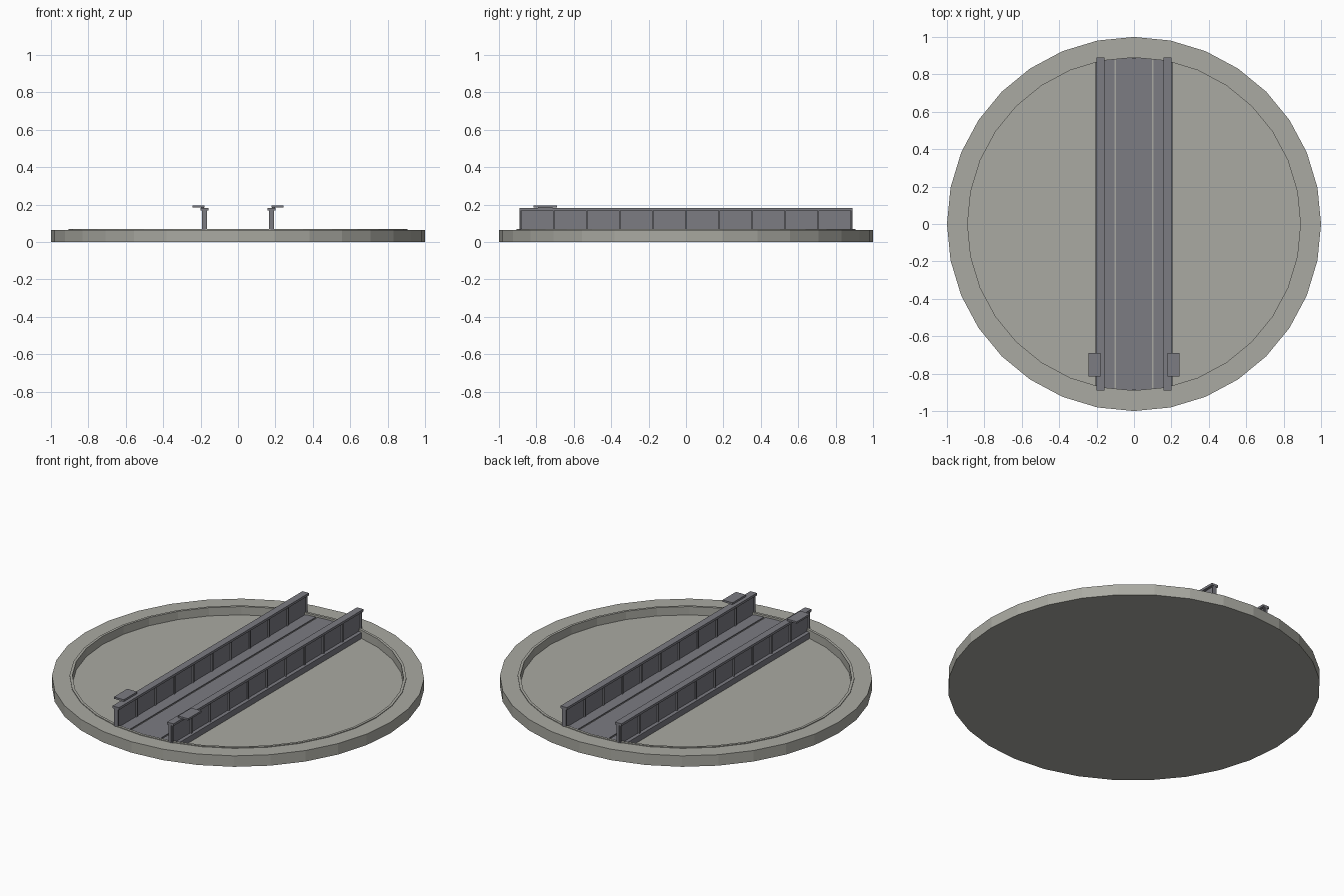
import bpy, bmesh, math
from mathutils import Matrix

if "Cube" in bpy.data.objects:
    bpy.data.objects.remove(bpy.data.objects["Cube"], do_unlink=True)


def material(name, rgb):
    m = bpy.data.materials.new(name)
    m.use_nodes = True
    m.diffuse_color = (*rgb, 1)
    m.node_tree.nodes["Principled BSDF"].inputs["Base Color"].default_value = (*rgb, 1)
    return m


concrete = material("concrete", (0.40, 0.40, 0.36))
steel = material("steel grey", (0.20, 0.20, 0.225))

PIT_R = 0.89
FLOOR = 0.02
DECK = 0.058


def finish(name, bm, mat):
    bmesh.ops.recalc_face_normals(bm, faces=bm.faces)
    mesh = bpy.data.meshes.new(name)
    bm.to_mesh(mesh)
    bm.free()
    mesh.materials.append(mat)
    obj = bpy.data.objects.new(name, mesh)
    bpy.context.collection.objects.link(obj)
    return obj


def add_box(bm, x, y, z):
    """Box given as (min, max) pairs."""
    pairs = (x, y, z)
    size = [b - a for a, b in pairs]
    mid = [(a + b) / 2 for a, b in pairs]
    bmesh.ops.create_cube(bm, size=1, matrix=Matrix.Translation(mid) @ Matrix.Diagonal((*size, 1)))


def lathe(name, profile, mat, sides=32):
    bm = bmesh.new()
    verts = [bm.verts.new((r, 0, z)) for r, z in profile]
    edges = [bm.edges.new(pair) for pair in zip(verts, verts[1:])]
    bmesh.ops.spin(bm, geom=verts + edges, cent=(0, 0, 0), axis=(0, 0, 1),
                   angle=math.tau, steps=sides)
    bmesh.ops.remove_doubles(bm, verts=bm.verts, dist=0.0005)
    return finish(name, bm, mat)


def deck_strip(name, x0, x1, z0, z1, mat, steps=8):
    """Plank along y whose ends follow the round pit wall."""
    xs = [x0 + (x1 - x0) * i / steps for i in range(steps + 1)]
    ends = [(x, math.sqrt(PIT_R ** 2 - x * x) - 0.002) for x in xs]
    outline = ends + [(x, -y) for x, y in reversed(ends)]
    bm = bmesh.new()
    face = bm.faces.new([bm.verts.new((x, y, z0)) for x, y in outline])
    new = bmesh.ops.extrude_face_region(bm, geom=[face])["geom"]
    top = [v for v in new if isinstance(v, bmesh.types.BMVert)]
    bmesh.ops.translate(bm, verts=top, vec=(0, 0, z1 - z0))
    return finish(name, bm, mat)


# Round pit with a slightly raised coping around its edge
lathe("pit", [(0, 0), (1, 0), (1, 0.065), (0.905, 0.065), (0.905, 0.069),
              (PIT_R, 0.069), (PIT_R, FLOOR), (0, FLOOR)], concrete)

# Bridge deck, split by the two wheel grooves
deck_strip("deck_middle", -0.095, 0.095, FLOOR, DECK, steel)

for side, s in (("left", 1), ("right", -1)):
    def span(a, b):
        return tuple(sorted((s * a, s * b)))

    deck_strip(side + "_groove", *span(0.095, 0.105), FLOOR, DECK - 0.006, concrete)
    deck_strip(side + "_deck_edge", *span(0.105, 0.165), FLOOR, DECK, steel)
    deck_strip(side + "_lower_flange", *span(0.165, 0.206), FLOOR, DECK - 0.003, steel)

    # Girder web, top flange and upright stiffeners
    bm = bmesh.new()
    along = (-PIT_R, PIT_R)
    add_box(bm, span(0.174, 0.184), along, (FLOOR, 0.168))
    add_box(bm, span(0.158, 0.2), along, (0.168, 0.182))
    panels = 10
    for i in range(panels + 1):
        y = -0.884 + 1.768 * i / panels
        add_box(bm, span(0.165, 0.193), (y - 0.004, y + 0.004), (DECK - 0.005, 0.168))
    finish(side + "_girder", bm, steel)

    # Small plate overhanging the girder near the front
    bm = bmesh.new()
    add_box(bm, span(0.178, 0.243), (-0.815, -0.69), (0.184, 0.195))
    add_box(bm, span(0.182, 0.198), (-0.79, -0.715), (0.181, 0.186))
    finish(side + "_control_plate", bm, steel)
